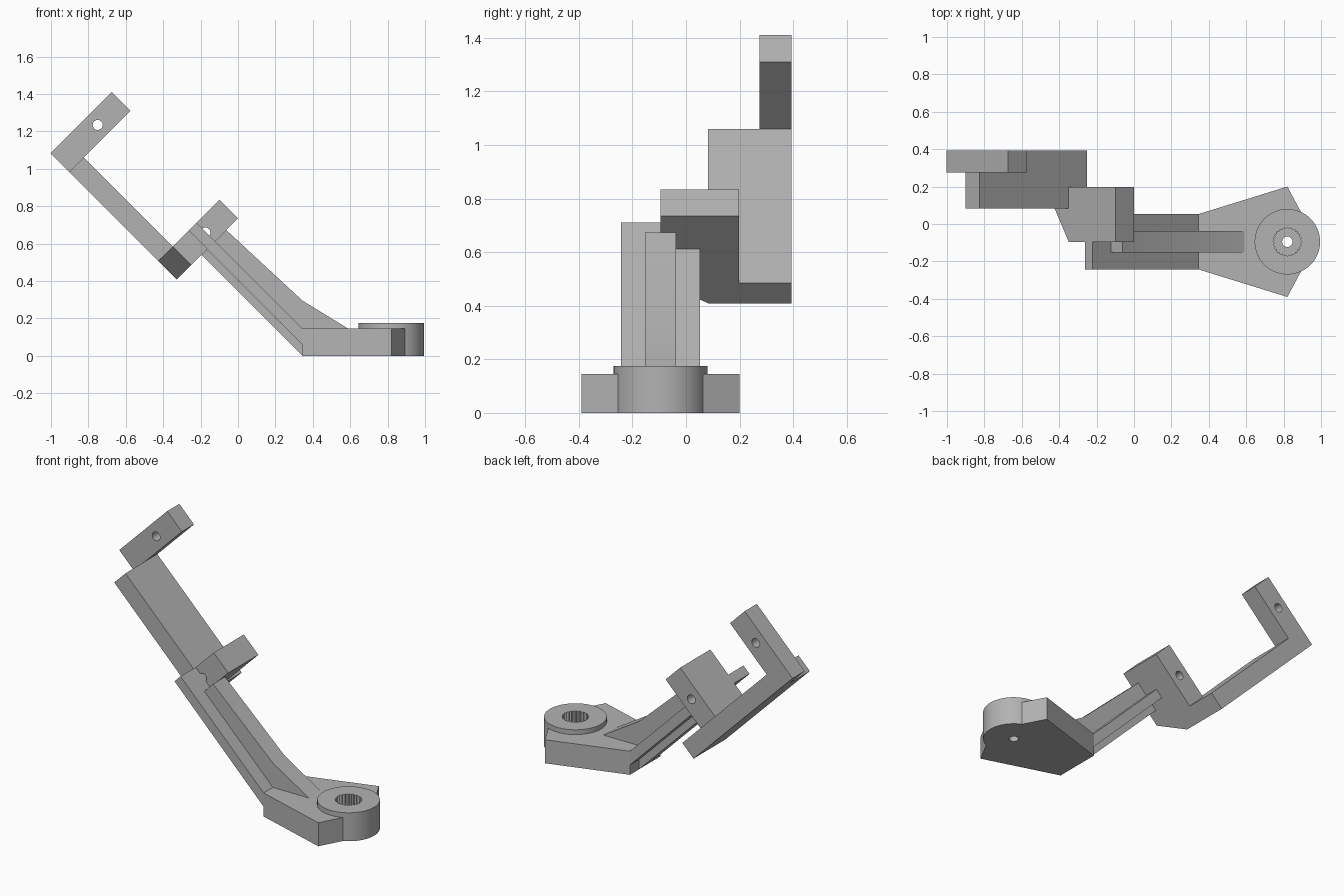
import bpy, bmesh, math

cube = bpy.data.objects.get("Cube")
if cube:
    bpy.data.objects.remove(cube, do_unlink=True)

GREY = (0.45, 0.45, 0.45, 1.0)
grey = bpy.data.materials.new("plain grey")
grey.use_nodes = True
grey.diffuse_color = GREY
grey.node_tree.nodes["Principled BSDF"].inputs["Base Color"].default_value = GREY


def upright(x, y, d):      # outline in plan, extruded along z
    return (x, y, d)


def sideways(x, z, d):     # outline in side profile, extruded along y
    return (x, d, z)


def diagonal(v, w):        # 45 degree axes: v across the arm, w down along it
    return ((v + w) / 2, (v - w) / 2)


def along_arm(v, y, w):    # outline in (v, y), extruded along the arm
    x, z = diagonal(v, w)
    return (x, y, z)


def extrude(name, outline, place, start, end):
    bm = bmesh.new()
    lower = [bm.verts.new(place(a, b, start)) for a, b in outline]
    upper = [bm.verts.new(place(a, b, end)) for a, b in outline]
    bm.faces.new(lower)
    bm.faces.new(upper[::-1])
    n = len(outline)
    for i in range(n):
        j = (i + 1) % n
        bm.faces.new((lower[i], upper[i], upper[j], lower[j]))
    bmesh.ops.recalc_face_normals(bm, faces=bm.faces)
    mesh = bpy.data.meshes.new(name)
    bm.to_mesh(mesh)
    bm.free()
    mesh.materials.append(grey)
    ob = bpy.data.objects.new(name, mesh)
    bpy.context.collection.objects.link(ob)
    return ob


def arm_box(name, v0, v1, w0, w1, y0, y1):
    return extrude(name, [(v0, y0), (v1, y0), (v1, y1), (v0, y1)], along_arm, w0, w1)


def ring(cx, cy, radii, count):
    step = math.tau / count
    return [(cx + radii[i % len(radii)] * math.cos(i * step),
             cy + radii[i % len(radii)] * math.sin(i * step)) for i in range(count)]


def activate(ob):
    bpy.ops.object.select_all(action='DESELECT')
    ob.select_set(True)
    bpy.context.view_layer.objects.active = ob


def cut(ob, cutter):
    cutter.hide_render = True
    activate(ob)
    mod = ob.modifiers.new("cut", 'BOOLEAN')
    mod.operation = 'DIFFERENCE'
    mod.solver = 'EXACT'
    mod.object = cutter
    bpy.ops.object.modifier_apply(modifier=mod.name)
    bpy.data.objects.remove(cutter, do_unlink=True)


def smooth(ob):
    activate(ob)
    bpy.ops.object.shade_smooth_by_angle(angle=math.radians(30))


MID = -0.095               # y of the lower arm's centre line
HUB = 0.82                 # x of the hub centre
BEND = 0.345               # x where the arm leaves the base
NEAR, FAR = -0.735, -0.933  # faces of the lower bracket along the arm
TIP, END = -1.885, -2.085   # faces of the upper bracket along the arm

# Base plate, notched where the hub fills it
half = [(BEND, 0.148), (HUB, 0.295), (0.895, 0.155)]
plan = ([(x, MID + y) for x, y in half] + [(HUB - 0.14, MID)]
        + [(x, MID - y) for x, y in reversed(half)])
extrude("base_plate", plan, upright, 0, 0.145)

# Round hub with a toothed socket and a small through hole
hub = extrude("hub", ring(HUB, MID, [0.175], 64), upright, 0, 0.175)
cut(hub, extrude("socket_cutter", ring(HUB, MID, [0.077, 0.069], 48), upright, 0.06, 0.3))
cut(hub, extrude("hub_hole_cutter", ring(HUB, MID, [0.028], 24), upright, -0.1, 0.3))
smooth(hub)

# Lower arm: flat beam with a rib above and below
extrude("lower_beam", [(BEND, 0.06), (BEND, 0.145), diagonal(0.49, FAR), diagonal(0.408, FAR)],
        sideways, MID - 0.148, MID + 0.148)
top_rib = extrude("top_rib", [diagonal(0.61, NEAR), (BEND, 0.295), (0.59, 0.145),
                              (BEND, 0.145), diagonal(0.49, NEAR)],
                  sideways, MID - 0.058, MID + 0.058)
smooth(top_rib)
extrude("bottom_rib", [(BEND, 0), (BEND, 0.06), diagonal(0.405, NEAR), diagonal(0.345, NEAR)],
        sideways, MID - 0.058, MID + 0.058)

# Lower bracket with a slanted foot
lower = extrude("lower_bracket", [(0.082, 0.085), (0.235, MID), (0.735, MID),
                                  (0.735, 0.198), (0.082, 0.198)], along_arm, FAR, NEAR)

# Long upper arm and the bracket at its tip
arm_box("upper_arm", 0.082, 0.235, TIP, NEAR, 0.083, 0.393)
upper = arm_box("upper_bracket", 0.082, 0.735, END, TIP, 0.275, 0.393)

# Pin holes through both brackets
for bracket, w in ((lower, (NEAR + FAR) / 2), (upper, (TIP + END) / 2)):
    x, z = diagonal(0.485, w)
    cut(bracket, extrude("pin_cutter", ring(x, z, [0.027], 24), sideways, -0.6, 0.6))
    smooth(bracket)
